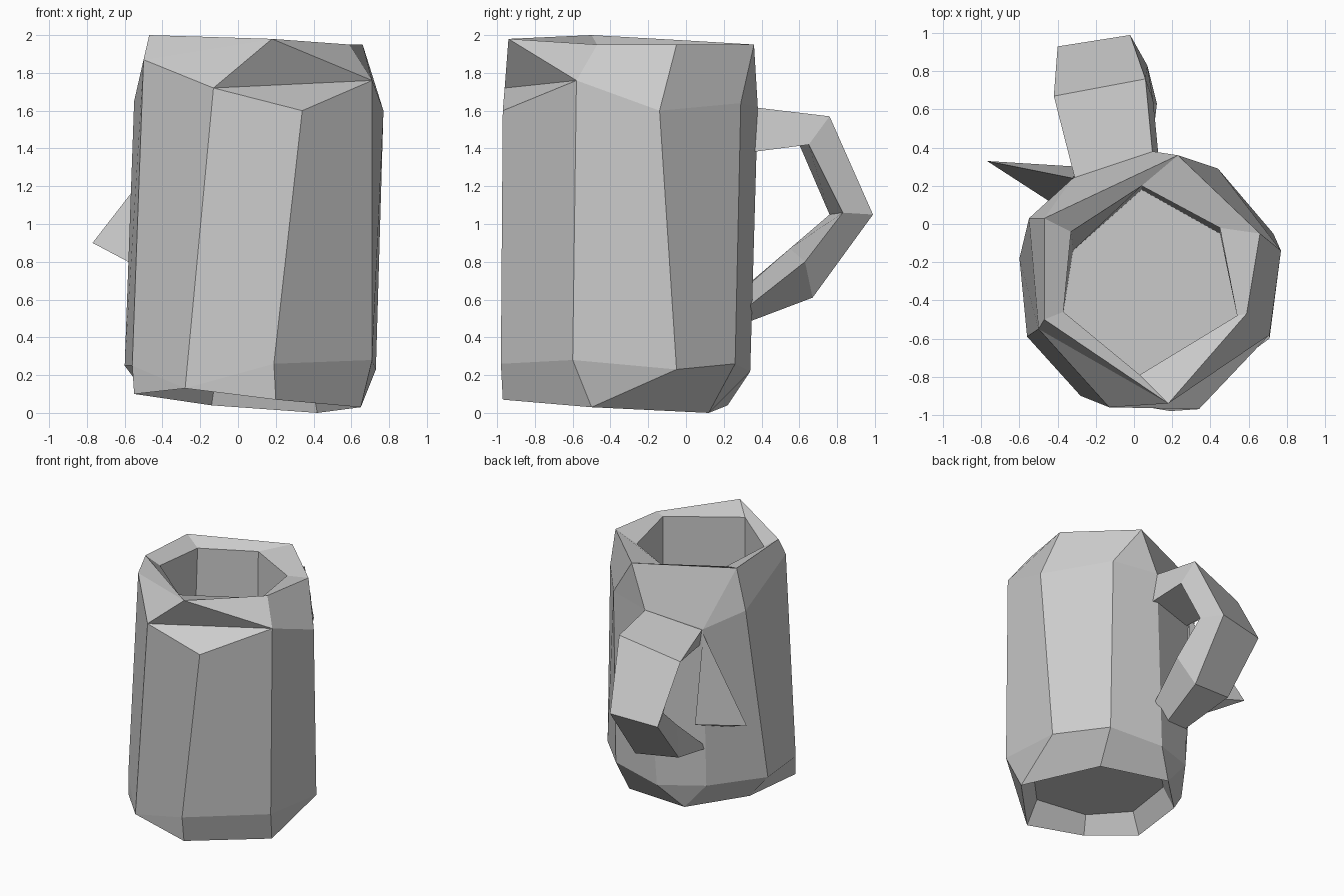
import bpy, bmesh


def loft(name, rings):
    """Skin matched rings; repeated points collapse quads into triangles."""
    bm = bmesh.new()
    cache = {}

    def vert(p):
        key = tuple(round(c, 4) for c in p)
        if key not in cache:
            cache[key] = bm.verts.new(key)
        return cache[key]

    def face(points):
        verts = list(dict.fromkeys(vert(p) for p in points))
        if len(verts) > 2 and not bm.faces.get(verts):
            bm.faces.new(verts)

    for lower, upper in zip(rings, rings[1:]):
        n = len(lower)
        for i in range(n):
            j = (i + 1) % n
            face((lower[i], lower[j], upper[j], upper[i]))
    face(rings[0][::-1])
    face(rings[-1])
    bmesh.ops.recalc_face_normals(bm, faces=bm.faces)
    mesh = bpy.data.meshes.new(name)
    bm.to_mesh(mesh)
    bm.free()
    obj = bpy.data.objects.new(name, mesh)
    bpy.context.collection.objects.link(obj)
    return obj


def inset(ring, s, z):
    cx, cy = 0.08, -0.32
    return [(cx + (p[0] - cx) * s, cy + (p[1] - cy) * s, z) for p in ring]


def pick(points, order):
    return [points[i] for i in order]


# Outer wall: faceted foot and shoulder
foot = [(-.28, -.90, .13), (.19, -.98, .26), (.71, -.60, .28),
        (.73, -.05, .23), (.44, .26, .26), (.02, .34, .22),
        (-.32, .20, .25), (-.60, -.18, .25), (-.56, -.59, .25)]
shoulder = [(-.13, -.96, 1.72), (.34, -.97, 1.60), (.71, -.58, 1.76),
            (.77, -.14, 1.60), (.44, .29, 1.64), (.10, .38, 1.62),
            (-.32, .24, 1.52), (-.55, .03, 1.65), (-.50, -.55, 1.87)]

# Six-sided rim, mouth and inner floor
to_rim = (0, 1, 1, 2, 3, 3, 4, 4, 5)
rim = [(.18, -.94, 1.98), (.59, -.47, 1.95), (.66, -.05, 1.95),
       (.23, .36, 1.95), (-.47, .03, 1.97), (-.47, -.50, 2.0)]
mouth = [(.03, -.79, 1.93), (.54, -.48, 1.92), (.45, -.02, 1.90),
         (.04, .20, 1.90), (-.33, -.04, 1.92), (-.37, -.46, 1.93)]
floor = [(.03, -.79, .33), (.54, -.48, .33), (.45, -.05, .33),
         (.04, .18, .36), (-.32, -.14, .33), (-.37, -.46, .33)]

# Folded notch at the front of the shoulder
dent = shoulder[:1] + [shoulder[2]] + shoulder[2:]
notch = rim[:1] + dent[1:]

# Thin base edge with a recessed underside
base = pick([foot[0], (.20, -.97, .07), (.65, -.50, .03), (.42, .12, .00),
             (-.14, .22, .04), (-.48, -.12, .09), (-.55, -.60, .10)],
            (0, 1, 2, 2, 3, 4, 4, 5, 6))

loft("mug_body", [inset(base, .86, .25), base, foot, shoulder, dent, notch] +
     [pick(r, to_rim) for r in (rim, mouth, floor)])

# Handle: four-sided sections from upper joint round to lower joint
loft("handle", [
    [(-.30, .20, 1.52), (.10, .34, 1.62), (.13, .34, 1.38), (-.28, .20, 1.38)],
    [(-.42, .67, 1.45), (.06, .76, 1.57), (.10, .65, 1.42), (-.35, .60, 1.42)],
    [(-.40, .93, 1.02), (-.02, .99, 1.05), (.07, .83, 1.06), (-.33, .76, 1.05)],
    [(-.37, .62, .65), (-.02, .67, .61), (.12, .63, .80), (-.30, .55, .87)],
    [(-.30, .15, .53), (-.06, .30, .47), (.08, .30, .54), (-.27, .20, .56)],
])

# Pointed fin beside the handle
tip = (-.77, .33, .90)
loft("side_fin", [[(-.32, .24, 1.48), (-.29, .30, .77), (-.26, .00, .63)],
                  [tip] * 3])
